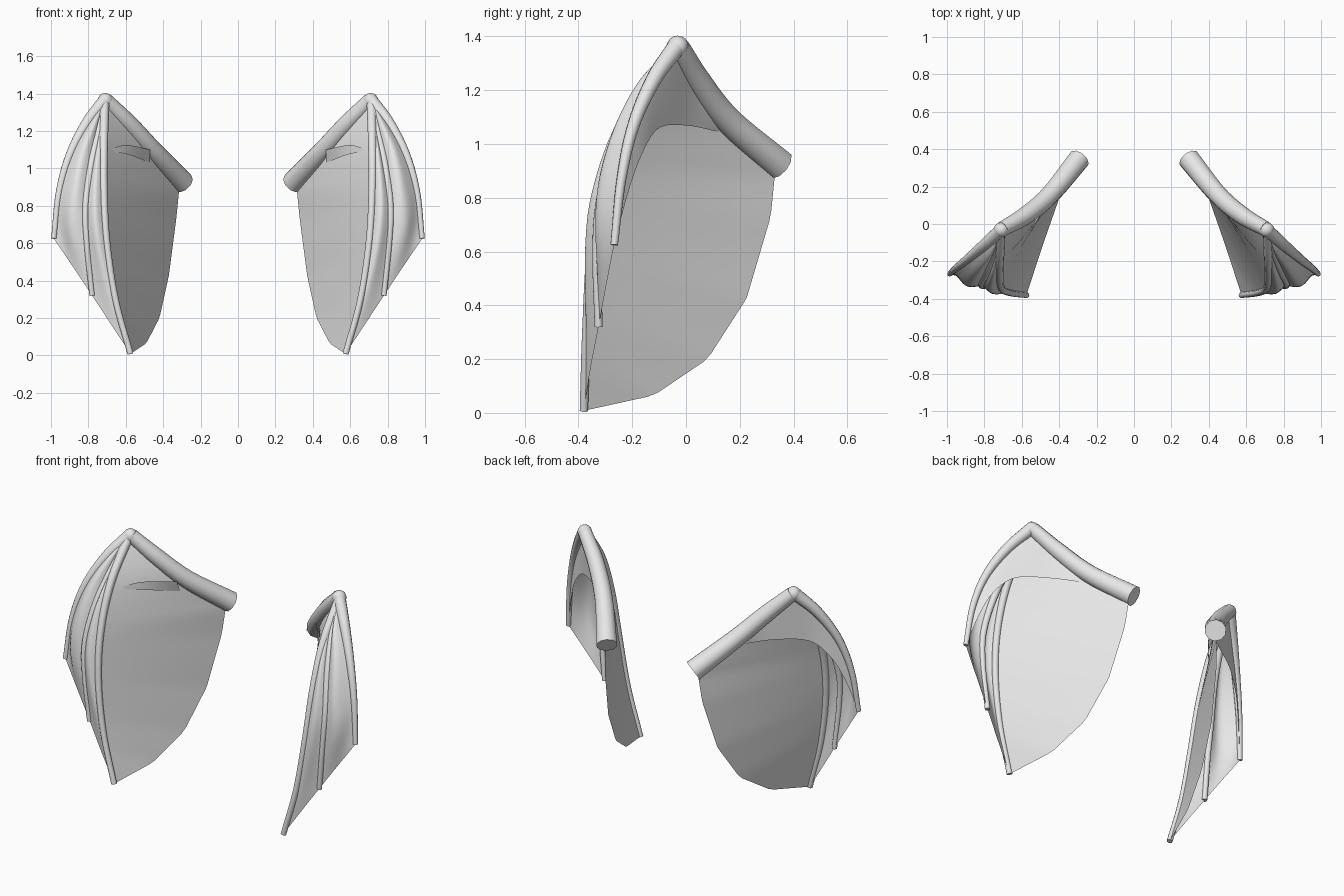
import bpy
import bmesh
from mathutils import Matrix, Vector

if "Cube" in bpy.data.objects:
    bpy.data.objects.remove(bpy.data.objects["Cube"], do_unlink=True)

grey = bpy.data.materials.new("pale_grey")
grey.use_nodes = True
grey.diffuse_color = (0.8, 0.8, 0.8, 1)
grey.node_tree.nodes["Principled BSDF"].inputs["Base Color"].default_value = (0.8, 0.8, 0.8, 1)


def smooth_path(points, steps=6):
    """Catmull-Rom curve through the points."""
    p = [Vector(q) for q in points]
    p = [2 * p[0] - p[1]] + p + [2 * p[-1] - p[-2]]
    path = []
    for a, b, c, d in zip(p, p[1:], p[2:], p[3:]):
        for i in range(steps):
            t = i / steps
            path.append(0.5 * (2 * b + (c - a) * t + (2 * a - 5 * b + 4 * c - d) * t * t
                               + (3 * b - a - 3 * c + d) * t ** 3))
    return path + [p[-2]]


def resample(path, count):
    """Even spacing along a path."""
    lengths = [0]
    for a, b in zip(path, path[1:]):
        lengths.append(lengths[-1] + (b - a).length)
    result, k = [], 0
    for i in range(count):
        s = lengths[-1] * i / (count - 1)
        while k < len(path) - 2 and lengths[k + 1] < s:
            k += 1
        f = (s - lengths[k]) / max(lengths[k + 1] - lengths[k], 1e-9)
        result.append(path[k].lerp(path[k + 1], min(f, 1)))
    return result


def finish(obj, angle):
    obj.data.materials.clear()
    obj.data.materials.append(grey)
    bpy.ops.object.select_all(action="DESELECT")
    obj.select_set(True)
    bpy.context.view_layer.objects.active = obj
    bpy.ops.object.shade_smooth_by_angle(angle=angle)
    mirror = obj.modifiers.new("other_side", "MIRROR")
    mirror.use_mirror_merge = False


def bone(name, points, radii):
    """Tapered round rod with flat ends."""
    curve = bpy.data.curves.new(name, "CURVE")
    curve.dimensions = "3D"
    curve.bevel_depth = 1
    curve.bevel_resolution = 3
    curve.use_fill_caps = True
    path = smooth_path(points)
    spline = curve.splines.new("POLY")
    spline.points.add(len(path) - 1)
    for i, (pt, co) in enumerate(zip(spline.points, path)):
        pos = i / (len(path) - 1) * (len(radii) - 1)
        k = min(int(pos), len(radii) - 2)
        pt.co = (*co, 1)
        pt.radius = radii[k] + (radii[k + 1] - radii[k]) * (pos - k)
    obj = bpy.data.objects.new(name, curve)
    bpy.context.collection.objects.link(obj)
    bpy.ops.object.select_all(action="DESELECT")
    obj.select_set(True)
    bpy.context.view_layer.objects.active = obj
    bpy.ops.object.convert(target="MESH")
    finish(bpy.context.object, 0.8)


def web(name, rails, count=28, across=5):
    """Thin skin stretched smoothly from rail to rail."""
    rows = [smooth_path(r, across) for r in zip(*(resample(r, count) for r in rails))]
    width = len(rows[0])
    verts = [v for row in rows for v in row]
    faces = [(r * width + c, r * width + c + 1, (r + 1) * width + c + 1, (r + 1) * width + c)
             for r in range(count - 1) for c in range(width - 1)]
    mesh = bpy.data.meshes.new(name)
    mesh.from_pydata(verts, [], faces)
    obj = bpy.data.objects.new(name, mesh)
    bpy.context.collection.objects.link(obj)
    finish(obj, 0.9)


# Bone paths, starting at the wrist
wrist = (0.713, -0.035, 1.362)
arm = [(0.705, -0.027, 1.362), (0.58, 0.045, 1.235), (0.45, 0.155, 1.09), (0.293, 0.348, 0.922)]
outer = [wrist, (0.81, -0.12, 1.24), (0.9, -0.195, 1.07), (0.957, -0.24, 0.87), (0.985, -0.267, 0.625)]
middle = [wrist, (0.745, -0.15, 1.2), (0.785, -0.25, 1.02), (0.815, -0.315, 0.8),
          (0.808, -0.332, 0.6), (0.78, -0.325, 0.32)]
inner = [wrist, (0.718, -0.2, 1.15), (0.718, -0.3, 0.9), (0.703, -0.35, 0.62),
         (0.655, -0.37, 0.3), (0.575, -0.38, 0.008)]

bone("upper_arm", arm, [0.04, 0.048, 0.052, 0.06])
bone("outer_finger", outer, [0.036, 0.03, 0.023, 0.018, 0.014])
bone("middle_finger", middle, [0.026, 0.021, 0.017, 0.015])
bone("inner_finger", inner, [0.026, 0.021, 0.018, 0.016])

# Knuckle that closes the joint between arm and fingers
knuckle_mesh = bpy.data.meshes.new("wrist_knuckle")
bm = bmesh.new()
bmesh.ops.create_uvsphere(bm, u_segments=12, v_segments=8, radius=0.041,
                          matrix=Matrix.Translation((0.709, -0.031, 1.362)))
bm.to_mesh(knuckle_mesh)
bm.free()
knuckle = bpy.data.objects.new("wrist_knuckle", knuckle_mesh)
bpy.context.collection.objects.link(knuckle)
finish(knuckle, 0.9)

# Forward-billowing folds between the fingers
outer_fold = [wrist, (0.76, -0.155, 1.26), (0.83, -0.25, 1.1), (0.875, -0.315, 0.9),
              (0.9, -0.33, 0.7), (0.882, -0.297, 0.473)]
inner_fold = [wrist, (0.745, -0.235, 1.12), (0.765, -0.34, 0.86), (0.752, -0.375, 0.6),
              (0.678, -0.355, 0.165)]
web("outer_web", [smooth_path(p) for p in (outer, outer_fold, middle)])
web("inner_web", [smooth_path(p) for p in (middle, inner_fold, inner)])

# Main sail from the inner finger to the arm and its angular trailing edge
trailing = [Vector(p) for p in ((0.315, 0.33, 0.88), (0.33, 0.315, 0.73), (0.37, 0.225, 0.425),
                                (0.42, 0.08, 0.2), (0.49, -0.12, 0.065), inner[-1])]
web("main_sail", [smooth_path(inner), smooth_path(arm[:3] + trailing[:1]) + trailing[1:]], 48, 8)

# Folded flap behind the outer finger, reaching back under the arm
flap_edge = [outer[-1], (0.93, -0.215, 0.82), (0.87, -0.165, 0.96), (0.77, -0.1, 1.06),
             (0.61, 0.01, 1.068), (0.47, 0.12, 1.045)]
flap_top = list(reversed(outer)) + arm[1:3]
web("folded_flap", [smooth_path(flap_top), smooth_path(flap_edge)])

# Narrow pleat where the flap gathers on the inner face of the sail
pleat_top = [(0.685, -0.17, 1.1), (0.6, -0.08, 1.125), (0.47, 0.08, 1.1)]
pleat_edge = [(0.685, -0.17, 1.09), (0.59, -0.07, 1.075), (0.47, 0.11, 1.03)]
web("inner_pleat", [smooth_path(pleat_top), smooth_path(pleat_edge)], 10, 2)
